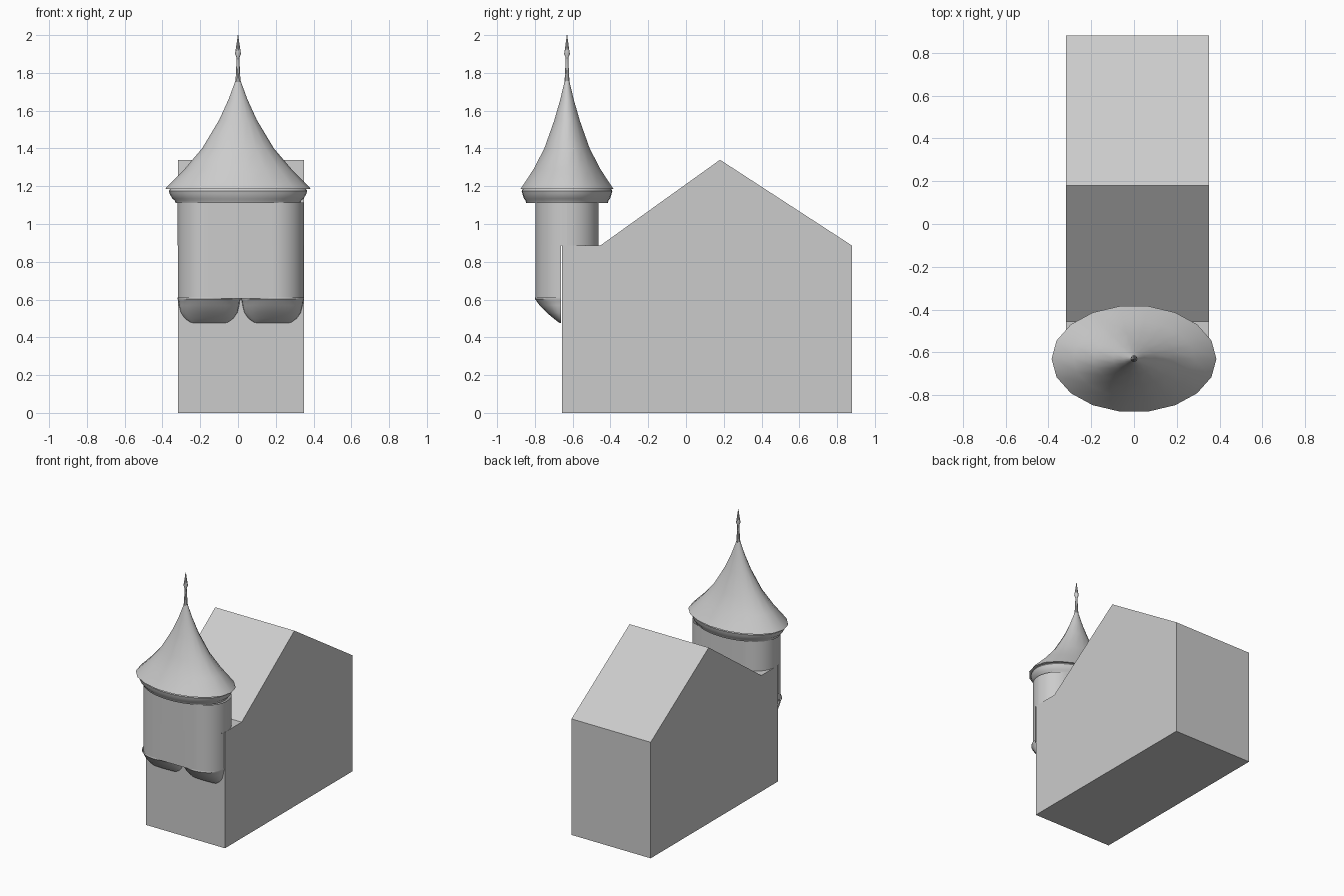
import bpy
from math import sin, cos, pi, asin

if "Cube" in bpy.data.objects:
    bpy.data.objects.remove(bpy.data.objects["Cube"])

CY = -0.63       # turret centre in y
FRONT = -0.663   # plane where the turret meets the house front


def make(name, verts, faces, smooth=True):
    me = bpy.data.meshes.new(name)
    me.from_pydata(verts, [], faces)
    ob = bpy.data.objects.new(name, me)
    bpy.context.collection.objects.link(ob)
    bpy.ops.object.select_all(action='DESELECT')
    ob.select_set(True)
    bpy.context.view_layer.objects.active = ob
    if smooth:
        bpy.ops.object.shade_smooth_by_angle(angle=0.6)
    return ob


def skin(name, rings, closed=True, bottom=False, top=False):
    """Join rings of equal point count (bottom to top) with quads."""
    n = len(rings[0])
    verts = [p for r in rings for p in r]
    faces = []
    for k in range(len(rings) - 1):
        for i in range(n if closed else n - 1):
            j = (i + 1) % n
            faces.append((k*n + i, k*n + j, (k+1)*n + j, (k+1)*n + i))
    if bottom:
        faces.append(tuple(reversed(range(n))))
    if top:
        faces.append(tuple(range((len(rings)-1)*n, len(rings)*n)))
    return make(name, verts, faces)


def oval(rx, ry, z, n):
    return [(rx*cos(2*pi*i/n), CY + ry*sin(2*pi*i/n), z) for i in range(n)]


def half_stadium(z, start, end, n=12):
    pts = []
    for i in range(2*n):
        k = i if i < n else i - 1
        t = start + (end - start)*k/(2*n - 2)
        side = 0.168 if cos(t) > 1e-6 or (abs(cos(t)) <= 1e-6 and (i >= n) == (start >= pi)) else -0.168
        pts.append((0.015 + side + 0.167*cos(t), CY + 0.167*sin(t), z))
    return pts


# House: gabled side profile with a flat deck under the turret
profile = [(-0.657, 0), (0.88, 0), (0.88, 0.885), (0.18, 1.34),
           (-0.455, 0.885), (-0.657, 0.885)]
n = len(profile)
verts = [(x, y, z) for x in (-0.318, 0.35) for y, z in profile]
faces = [tuple(reversed(range(n))), tuple(range(n, 2*n))]
faces += [(i, (i+1) % n, n + (i+1) % n, n + i) for i in range(n)]
make("house_body", verts, faces, smooth=False)

# Turret wall: full outline above the deck, front half only below it
upper = [half_stadium(z, 0, pi) + half_stadium(z, pi, 2*pi)
         for z in (0.885, 1.115)]
skin("turret_upper_wall", upper)
d = asin((CY - FRONT)/0.167)
lower = [half_stadium(z, pi + d, 2*pi - d) for z in (0.605, 0.885)]
skin("turret_lower_wall", lower, closed=False, bottom=True)

# Two rounded corbels below the wall: height, half width, depth
corbel = [(0.475, 0.08, 0.002), (0.48, 0.1, 0.012), (0.5, 0.128, 0.038),
          (0.53, 0.149, 0.074), (0.57, 0.159, 0.113), (0.592, 0.162, 0.128),
          (0.602, 0.167, 0.137), (0.612, 0.167, 0.135)]
for label, cx in (("left", -0.153), ("right", 0.183)):
    rings = [[(cx + a*cos(pi + pi*i/16), FRONT + b*sin(pi + pi*i/16), z)
              for i in range(17)] for z, a, b in corbel]
    skin("corbel_" + label, rings, closed=False, bottom=True)

# Moulded eave under the roof
eave = [(1.11, 0.33, 0.215), (1.125, 0.335, 0.22), (1.135, 0.348, 0.228),
        (1.16, 0.362, 0.236), (1.175, 0.367, 0.24), (1.185, 0.36, 0.235)]
skin("eave_moulding", [oval(a, b, z, 36) for z, a, b in eave],
     bottom=True, top=True)

# Flared conical roof
roof = [(1.185, 0.385, 0.25), (1.195, 0.378, 0.243), (1.29, 0.284, 0.18),
        (1.4, 0.19, 0.122), (1.55, 0.1, 0.068), (1.66, 0.05, 0.036),
        (1.76, 0.013, 0.012)]
skin("turret_roof", [oval(a, b, z, 18) for z, a, b in roof], bottom=True)

# Finial spike
spike = [(1.75, 0.015), (1.78, 0.012), (1.88, 0.007), (1.9, 0.016),
         (1.925, 0.012), (1.98, 0.004), (2.0, 0.002)]
skin("roof_finial", [oval(r, r, z, 10) for z, r in spike],
     bottom=True, top=True)
